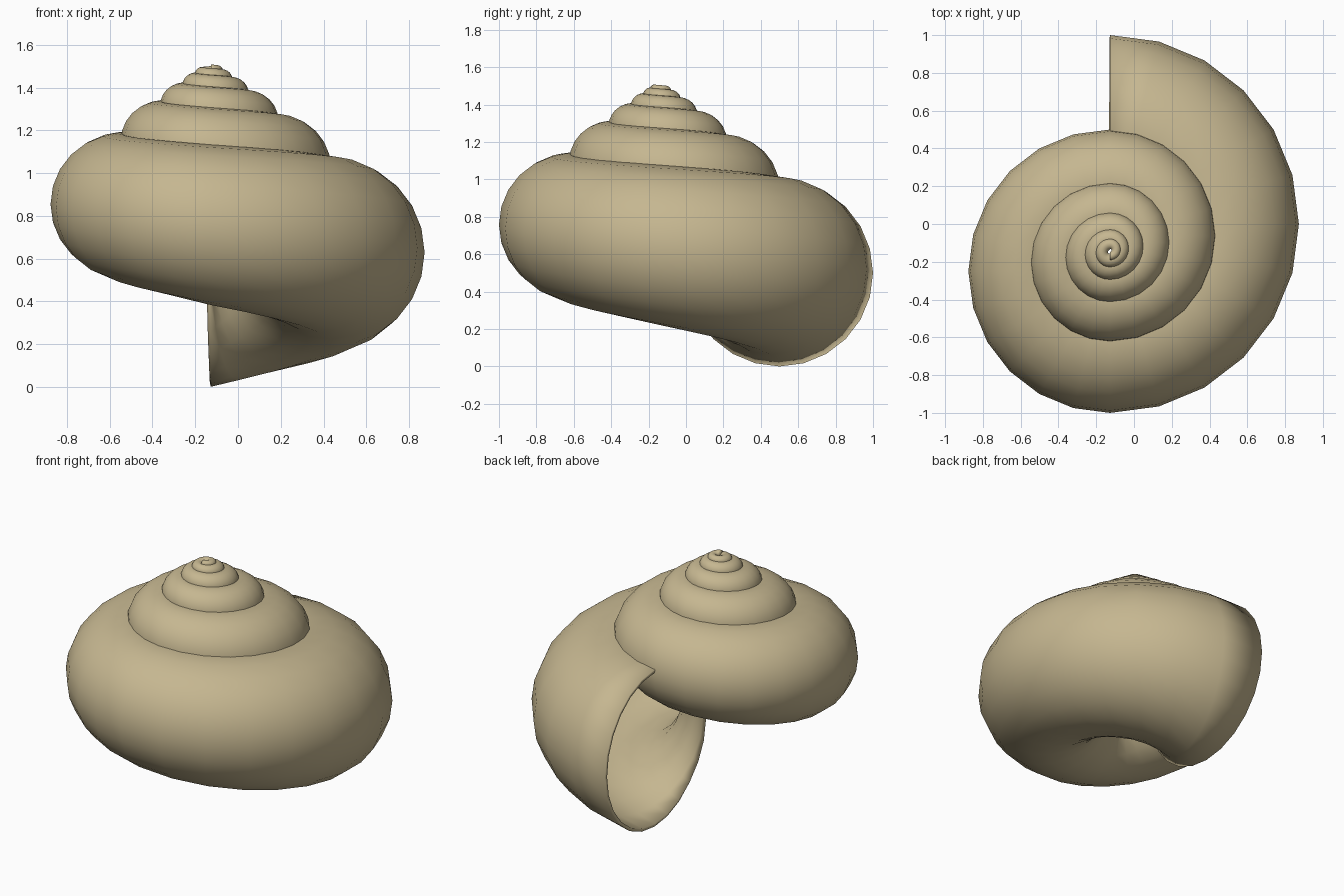
import bpy, bmesh, math

if "Cube" in bpy.data.objects:
    bpy.data.objects.remove(bpy.data.objects["Cube"])

CX = -0.127          # coiling axis in x
SHRINK = 0.75        # size ratio for every half turn
HALVES = 11          # half turns from the mouth to the apex
STEPS = 12           # rings per half turn
SIDES = 24           # points around the tube
APEX_Z, MOUTH_Z = 1.53, 0.5

bm = bmesh.new()


def add_ring(cy, big_r, tube_r, z, ang):
    """Circle of the tube; its outer edge lies on the semicircle of radius big_r."""
    ring = []
    for j in range(SIDES):
        a = 2 * math.pi * j / SIDES
        d = big_r - tube_r + tube_r * math.cos(a)
        ring.append(bm.verts.new((CX + d * math.sin(ang), cy + d * math.cos(ang),
                                  z + tube_r * math.sin(a))))
    return ring


# Spiral of shrinking semicircles, mouth first
rings = []
cy = 0.0
for k in range(HALVES):
    big_r = SHRINK ** k
    z0 = APEX_Z - (APEX_Z - MOUTH_Z) * big_r
    z1 = APEX_Z - (APEX_Z - MOUTH_Z) * big_r * SHRINK
    last = k == HALVES - 1
    for i in range(STEPS + (1 if last else 0)):
        t = i / STEPS
        tube_r = 0.5 * big_r * (1 + (SHRINK - 1) * t)
        rings.append(add_ring(cy, big_r, tube_r, z0 + (z1 - z0) * t, math.pi * (k + t)))
    cy -= (-1) ** k * (1 - SHRINK) * big_r

for a, b in zip(rings, rings[1:]):
    for j in range(SIDES):
        n = (j + 1) % SIDES
        bm.faces.new((a[j], a[n], b[n], b[j]))
bm.faces.new(rings[-1])          # closed apex
bmesh.ops.recalc_face_normals(bm, faces=bm.faces)
# Make sure the wall faces outwards at the mouth's outer edge
bm.normal_update()
if rings[0][0].normal.y < 0:
    bmesh.ops.reverse_faces(bm, faces=bm.faces)
for f in bm.faces:
    f.smooth = True

mesh = bpy.data.meshes.new("snail_shell")
bm.to_mesh(mesh)
bm.free()
shell = bpy.data.objects.new("snail_shell", mesh)
bpy.context.collection.objects.link(shell)

# Thin wall, visible at the mouth
wall = shell.modifiers.new("wall", 'SOLIDIFY')
wall.thickness = 0.02
wall.offset = -1

mat = bpy.data.materials.new("shell_tan")
mat.diffuse_color = (0.56, 0.47, 0.28, 1)
mat.use_nodes = True
mat.node_tree.nodes["Principled BSDF"].inputs["Base Color"].default_value = mat.diffuse_color
mesh.materials.append(mat)
